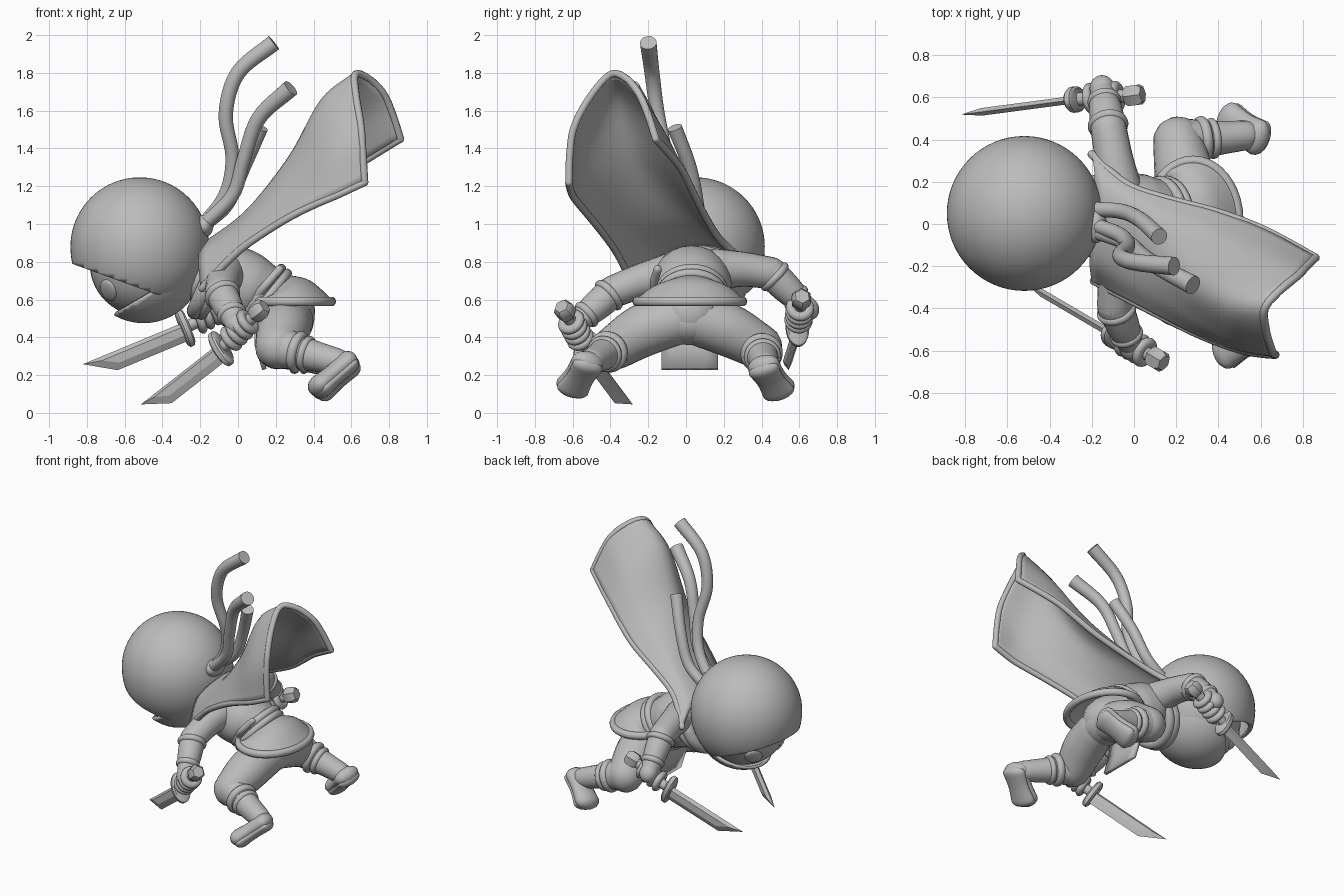
import bpy, bmesh, math
from mathutils import Vector as V, Matrix

cube = bpy.data.objects.get("Cube")
if cube:
    bpy.data.objects.remove(cube)

GREY = (0.5, 0.5, 0.5, 1)
mat = bpy.data.materials.new("plain grey")
mat.use_nodes = True
mat.diffuse_color = GREY
mat.node_tree.nodes["Principled BSDF"].inputs["Base Color"].default_value = GREY
X, Y, Z = V((1, 0, 0)), V((0, 1, 0)), V((0, 0, 1))


def finish(name, bm, sharp=40):
    bmesh.ops.recalc_face_normals(bm, faces=bm.faces)
    me = bpy.data.meshes.new(name)
    bm.to_mesh(me)
    bm.free()
    me.materials.append(mat)
    me.shade_smooth()
    me.set_sharp_from_angle(angle=math.radians(sharp))
    ob = bpy.data.objects.new(name, me)
    bpy.context.collection.objects.link(ob)
    return ob


def solidify(ob, thick, offset=0):
    mod = ob.modifiers.new("thickness", 'SOLIDIFY')
    mod.thickness, mod.offset = thick, offset


def spline(pts, steps=6):
    """Smooth curve through the given points."""
    pts = [V(p) for p in pts]
    ext = [2 * pts[0] - pts[1]] + pts + [2 * pts[-1] - pts[-2]]
    out = []
    for a, b, c, d in zip(ext, ext[1:], ext[2:], ext[3:]):
        for i in range(steps):
            t = i / steps
            out.append(b + ((c - a) * t + (2 * a - 5 * b + 4 * c - d) * t * t
                            + (3 * b - a - 3 * c + d) * t ** 3) / 2)
    return out + [pts[-1]]


def loft(name, rings, closed=True, caps=True):
    bm = bmesh.new()
    rows = [[bm.verts.new(p) for p in r] for r in rings]
    n = len(rows[0])
    for r, s in zip(rows, rows[1:]):
        for i in range(n if closed else n - 1):
            j = (i + 1) % n
            bm.faces.new((r[i], r[j], s[j], s[i]))
    if caps:
        bm.faces.new(rows[0])
        bm.faces.new(rows[-1])
    return finish(name, bm)


def ellipse(c, u, v, n=24):
    angles = [2 * math.pi * i / n for i in range(n)]
    return [c + u * math.cos(a) + v * math.sin(a) for a in angles]


def tube(name, pts, radii, ref=Y, wide=1, rounded=True, n=24):
    """Limb along a smooth path; wide stretches it along ref."""
    path = spline(pts)
    size = [s.x for s in spline([(r, 0, 0) for r in radii])]
    stations = []
    for i, p in enumerate(path):
        t = (path[min(i + 1, len(path) - 1)] - path[max(i - 1, 0)]).normalized()
        stations.append((p, t, size[i]))
    if rounded:
        def dome(st, sign):
            p, t, r = st
            return [(p + sign * t * r * math.sin(a), t, r * math.cos(a))
                    for a in (0.4, 0.8, 1.2, 1.5)]
        stations = dome(stations[0], -1)[::-1] + stations + dome(stations[-1], 1)
    rings = []
    for p, t, r in stations:
        u = (ref - t * ref.dot(t)).normalized()
        rings.append(ellipse(p, u * r * wide, t.cross(u) * r, n))
    return loft(name, rings)


def ball(name, c, scale, axis=Z):
    bm = bmesh.new()
    rot = Z.rotation_difference(axis).to_matrix().to_4x4()
    m = Matrix.Translation(V(c)) @ rot @ Matrix.Diagonal((*scale, 1))
    bmesh.ops.create_uvsphere(bm, u_segments=40, v_segments=24, radius=1, matrix=m)
    return finish(name, bm)


def ring(name, c, axis, major, minor, squash=1):
    axis = V(axis).normalized()
    u = (Y - axis * Y.dot(axis)).normalized()
    v = axis.cross(u)
    rows = []
    for k in range(33):
        a = 2 * math.pi * k / 32
        d = u * math.cos(a) + v * math.sin(a)
        rows.append(ellipse(V(c) + d * major, d * minor, axis * minor * squash, 12))
    return loft(name, rows, caps=False)


# hood: sphere sliced by a sloping plane, flared below the middle
HEAD = V((-0.52, 0.05, 0.88))
bm = bmesh.new()
bmesh.ops.create_uvsphere(bm, u_segments=64, v_segments=40, radius=0.367)
for v in bm.verts:
    if v.co.z < 0:
        k = 1 + 0.6 * v.co.z ** 2
        v.co.x *= k
        v.co.y *= k
bmesh.ops.bisect_plane(bm, geom=bm.verts[:] + bm.edges[:] + bm.faces[:],
                       plane_co=(-0.36, 0, -0.09), plane_no=(0.34, 0, 0.94), clear_inner=True)
bmesh.ops.translate(bm, verts=bm.verts, vec=HEAD)
solidify(finish("hood", bm), 0.03, -1)

# face, mask over the lower face, and eyes
FACE = V((-0.5, 0.05, 0.79))
ball("face", FACE, (0.285, 0.29, 0.28))
bm = bmesh.new()
bmesh.ops.create_uvsphere(bm, u_segments=48, v_segments=32, radius=0.295)
bmesh.ops.bisect_plane(bm, geom=bm.verts[:] + bm.edges[:] + bm.faces[:],
                       plane_co=(0, 0, -0.17), plane_no=(-0.5, 0, 0.86), clear_outer=True)
bmesh.ops.translate(bm, verts=bm.verts, vec=FACE)
solidify(finish("mask", bm), 0.02, -1)
for side, name in ((-1, "front_eye"), (1, "back_eye")):
    d = V((-0.66, side * 0.55, -0.5)).normalized()
    ball(name, FACE + d * 0.28, (0.07, 0.055, 0.02), d)

# knot and headband ribbons
ball("headband_knot", (-0.18, 0.0, 0.99), (0.05, 0.09, 0.06))
tube("ribbon_short", [(-0.2, 0.07, 0.98), (-0.06, 0.06, 1.1), (0.03, 0.02, 1.3), (0.12, -0.06, 1.51)],
     [0.035, 0.036, 0.037, 0.04], rounded=False)
tube("ribbon_long", [(-0.2, 0.0, 0.98), (-0.07, -0.05, 1.15), (-0.03, -0.1, 1.35), (-0.065, -0.15, 1.58),
                     (0.0, -0.18, 1.8), (0.19, -0.2, 1.96)],
     [0.035, 0.036, 0.036, 0.038, 0.04, 0.044], rounded=False)
tube("ribbon_middle", [(-0.2, -0.03, 0.98), (-0.03, -0.09, 1.15), (0.03, -0.14, 1.34), (0.11, -0.2, 1.56),
                       (0.28, -0.29, 1.72)],
     [0.035, 0.036, 0.037, 0.04, 0.046], rounded=False)

# cape: smooth sheet through arched cross-sections
sections = [
    [(-0.19, -0.27, 0.66), (-0.2, -0.16, 0.82), (-0.17, 0.03, 0.89), (-0.18, 0.2, 0.87), (-0.2, 0.33, 0.78)],
    [(0.02, -0.38, 0.87), (0.02, -0.27, 0.98), (0.05, -0.1, 1.06), (0.04, 0.06, 1.03), (0.0, 0.17, 0.93)],
    [(0.3, -0.52, 1.05), (0.29, -0.43, 1.22), (0.28, -0.27, 1.35), (0.35, -0.07, 1.28), (0.38, 0.06, 1.12)],
    [(0.52, -0.6, 1.15), (0.48, -0.55, 1.4), (0.45, -0.37, 1.65), (0.56, -0.17, 1.54), (0.62, -0.03, 1.3)],
    [(0.67, -0.62, 1.22), (0.65, -0.59, 1.52), (0.62, -0.4, 1.79), (0.77, -0.25, 1.69), (0.86, -0.16, 1.45)],
]
rows = [spline(s) for s in sections]
columns = [spline(c) for c in zip(*rows)]
cape = loft("cape", columns, closed=False, caps=False)
solidify(cape, 0.03)
for name, edge in (("cape_front_hem", columns[0]), ("cape_back_hem", columns[-1]),
                   ("cape_end_hem", [c[-1] for c in columns])):
    tube(name, edge[::3], [0.02] * len(edge[::3]), n=10, ref=V((0.3, 0.8, -0.5)))
ring("cape_collar", (-0.16, 0.03, 0.69), (0.9, 0, -0.4), 0.165, 0.045)
ring("tunic_collar", (-0.11, 0.03, 0.68), (0.9, 0, -0.5), 0.175, 0.035)

# torso, belt and flared tunic skirt
AXIS = V((0.77, 0, -0.63)).normalized()
UP = Y.cross(AXIS).normalized()
tube("torso", [(-0.17, 0.03, 0.71), (-0.06, 0.03, 0.7), (0.05, 0.03, 0.66), (0.13, 0.03, 0.62), (0.25, 0.02, 0.53)],
     [0.14, 0.19, 0.19, 0.165, 0.16], wide=1.08)
WAIST = V((0.12, 0.03, 0.63))
for i, name in enumerate(("belt_upper", "belt_lower")):
    ring(name, WAIST + AXIS * 0.04 * i, AXIS, 0.172, 0.026)
tube("belt_end", [(0.1, -0.14, 0.62), (0.15, -0.17, 0.68), (0.22, -0.15, 0.76)], [0.022] * 3)
HEM = V((0.28, 0.02, 0.59))
top = ellipse(WAIST + AXIS * 0.05, UP * -0.16, Y * 0.17, 40)
hem = ellipse(HEM, X * -0.215, Y * 0.28, 40)
if (top[0] - hem[0]).length > (top[20] - hem[0]).length:
    top = top[20:] + top[:20]
    top = [top[0]] + top[:0:-1]
middle = [a.lerp(b, 0.5) + Z * 0.035 for a, b in zip(top, hem)]
curves = [spline(c) for c in zip(top, middle, hem)]
solidify(loft("tunic_skirt", list(zip(*curves)), caps=False), 0.02)
loft("skirt_hem", [ellipse(p, (p - HEM).normalized() * 0.024, Z * 0.026, 10) for p in hem + hem[:1]], caps=False)
flap = loft("front_apron", [[V((x, 0.02 + s * w, z)) for s in (-1, -0.5, 0, 0.5, 1)]
                            for x, w, z in ((0.1, 0.13, 0.5), (0.1, 0.15, 0.36), (0.14, 0.15, 0.23))],
            closed=False, caps=False)
solidify(flap, 0.025)

# legs: trousers, shin wraps and feet
ball("pelvis", (0.26, 0.02, 0.48), (0.14, 0.2, 0.12))
for name, s, knee, ankle, heel, toe in (
        ("front", -1, V((0.21, -0.37, 0.35)), V((0.53, -0.5, 0.27)), V((0.575, -0.52, 0.27)), V((0.43, -0.6, 0.145))),
        ("back", 1, V((0.21, 0.39, 0.35)), V((0.53, 0.42, 0.25)), V((0.585, 0.41, 0.25)), V((0.45, 0.49, 0.13)))):
    tube(name + "_thigh", [(0.27, s * 0.05, 0.49), (0.24, s * 0.22, 0.44), knee], [0.13, 0.14, 0.12], ref=X)
    along = (ankle - knee).normalized()
    tube(name + "_shin", [knee, knee.lerp(ankle, 0.5), ankle], [0.115, 0.085, 0.07])
    ring(name + "_trouser_cuff", knee + along * 0.12, along, 0.085, 0.027)
    ring(name + "_shin_wrap", knee + along * 0.17, along, 0.078, 0.02)
    tube(name + "_foot", [heel, heel.lerp(toe, 0.5), toe], [0.055, 0.05, 0.057], wide=1.6)
    out = V((0.65, 0, -0.75)) * 0.03
    tube(name + "_sole", [heel + out, heel.lerp(toe, 0.5) + out, toe + out], [0.04, 0.036, 0.042], wide=2.1)


# swords: bevelled blade, oval guard, grip, faceted pommel, gripping fingers
def sword(name, pommel, guard, tip):
    d = (tip - guard).normalized()
    w = (Z - d * Z.dot(d)).normalized()
    n = d.cross(w)
    length = (tip - guard).length
    outline = [(0, 0.05), (length, 0.05), (length - 0.16, -0.05), (0, -0.05)]
    inner = [(0, 0.03), (length - 0.1, 0.03), (length - 0.18, -0.015), (0, -0.015)]
    base = guard - w * 0.02
    bm = bmesh.new()
    rows = [[bm.verts.new(base + d * a + w * b + n * k) for a, b in shape]
            for shape, k in ((inner, 0.018), (outline, 0), (inner, -0.018))]
    for r, q in zip(rows, rows[1:]):
        for i in range(4):
            bm.faces.new((r[i], r[i - 1], q[i - 1], q[i]))
    bm.faces.new(rows[0])
    bm.faces.new(rows[-1])
    finish(name + "_blade", bm, 15)
    loft(name + "_guard", [ellipse(guard + d * k, w * 0.105 * f, n * 0.062 * f)
                           for k, f in ((-0.022, 0.85), (-0.012, 1), (0.012, 1), (0.022, 0.85))])
    grip = pommel - guard
    tube(name + "_grip", [guard, guard + grip * 0.5, pommel], [0.032] * 3, rounded=False)
    loft(name + "_pommel", [ellipse(pommel + d * k, w * r, n * r, 6)
                            for k, r in ((0.045, 0.04), (0.025, 0.055), (-0.025, 0.055), (-0.045, 0.04))])
    for i in range(4):
        ring(name + "_finger_%d" % (i + 1), guard + grip * (0.27 + 0.145 * i), d, 0.048, 0.027, 0.85)
    return guard + grip * 0.5


back_hand = sword("back_sword", V((0, 0.61, 0.6)), V((-0.28, 0.59, 0.45)), V((-0.81, 0.52, 0.23)))
front_hand = sword("front_sword", V((0.11, -0.64, 0.54)), V((-0.09, -0.53, 0.34)), V((-0.5, -0.29, 0.02)))

# arms: sleeves, forearm guards and palms
for name, shoulder, elbow, hand, palm in (
        ("back", V((-0.07, 0.16, 0.76)), V((-0.12, 0.45, 0.74)), back_hand, V((-0.01, 0.04, 0.03))),
        ("front", V((-0.07, -0.1, 0.73)), V((-0.09, -0.39, 0.64)), front_hand, V((-0.02, 0.0, 0.03)))):
    wrist = hand + palm
    tube(name + "_sleeve", [shoulder, shoulder.lerp(elbow, 0.5) + Z * 0.01, elbow], [0.11, 0.092, 0.085], ref=X)
    tube(name + "_forearm", [elbow, elbow.lerp(wrist, 0.5), wrist], [0.085, 0.078, 0.055], ref=X)
    along = (wrist - elbow).normalized()
    for part, k, r in (("_sleeve_cuff", 0.1, 0.075), ("_wrist_cuff", 0.7, 0.058)):
        ring(name + part, elbow.lerp(wrist, k), along, r, 0.022)
    ball(name + "_palm", wrist, (0.06, 0.06, 0.07), along)
